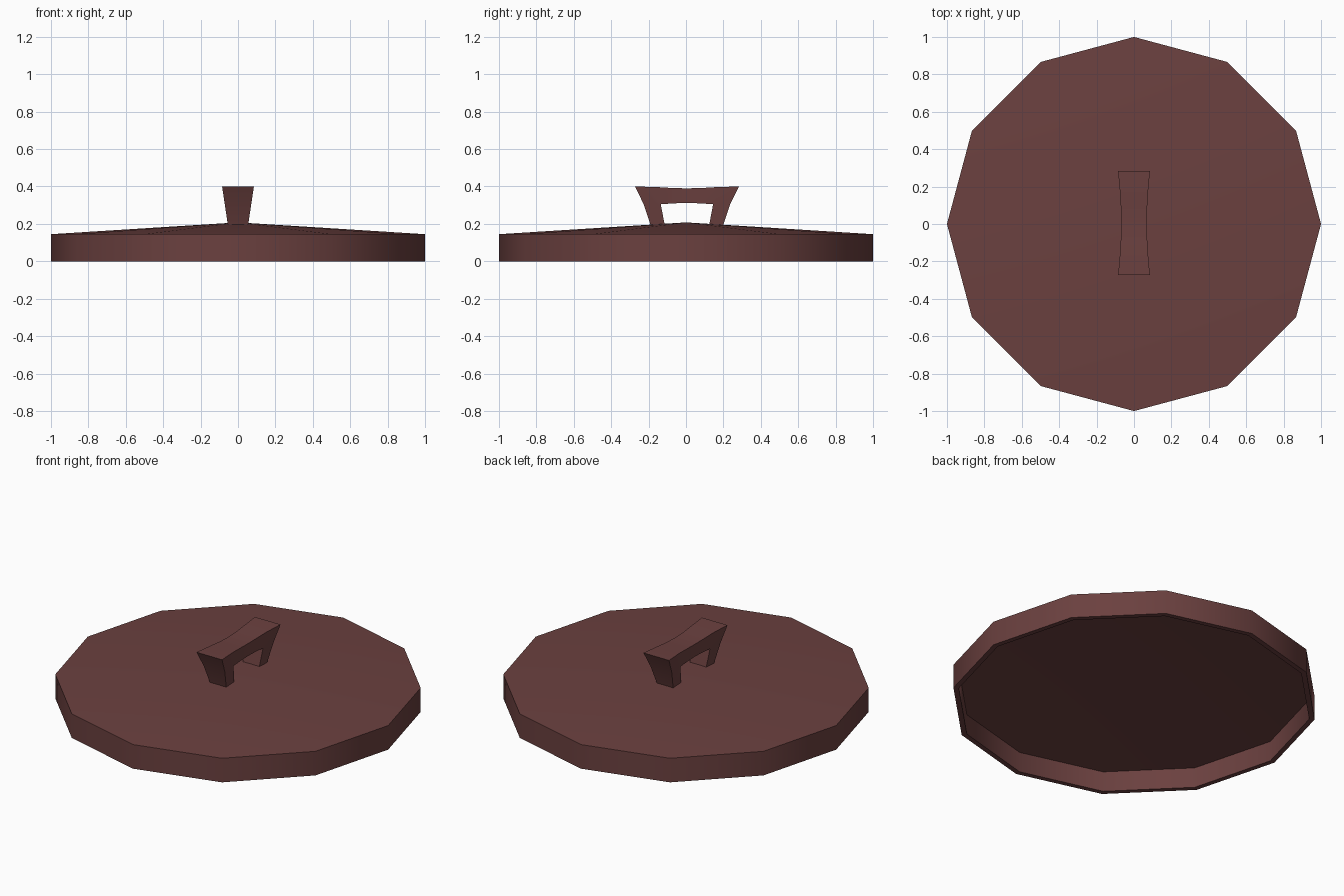
import bpy, bmesh, math

cube = bpy.data.objects.get("Cube")
if cube:
    bpy.data.objects.remove(cube, do_unlink=True)

brown = bpy.data.materials.new("dark_red_brown")
brown.use_nodes = True
colour = (0.147, 0.052, 0.050, 1)
brown.diffuse_color = colour
brown.node_tree.nodes["Principled BSDF"].inputs["Base Color"].default_value = colour


def finish(name, bm):
    bmesh.ops.recalc_face_normals(bm, faces=bm.faces)
    mesh = bpy.data.meshes.new(name)
    bm.to_mesh(mesh)
    bm.free()
    mesh.materials.append(brown)
    obj = bpy.data.objects.new(name, mesh)
    bpy.context.collection.objects.link(obj)
    bpy.ops.object.select_all(action="DESELECT")
    obj.select_set(True)
    bpy.context.view_layer.objects.active = obj
    bpy.ops.object.shade_smooth_by_angle(angle=math.radians(32))
    return obj


# Lid: a hollow twelve-sided cap, from the outer apex round to the inner apex
SIDES = 12
bm = bmesh.new()
apex = bm.verts.new((0, 0, 0.208))
rings = []
for r, z in [(1, 0.145), (1, 0), (0.97, 0), (0.97, 0.122)]:
    rings.append([bm.verts.new((r * math.cos(math.tau * i / SIDES),
                                r * math.sin(math.tau * i / SIDES), z))
                  for i in range(SIDES)])
inner_apex = bm.verts.new((0, 0, 0.18))
for i in range(SIDES):
    j = (i + 1) % SIDES
    bm.faces.new((apex, rings[0][i], rings[0][j]))
    for a, b in zip(rings, rings[1:]):
        bm.faces.new((a[i], b[i], b[j], a[j]))
    bm.faces.new((inner_apex, rings[-1][j], rings[-1][i]))
finish("lid", bm)

# Handle: half of the side profile as pairs of outer and inner points (y, z)
half = [((0.193, 0.19), (0.118, 0.19)),
        ((0.231, 0.305), (0.14, 0.305)),
        ((0.278, 0.4), (0.14, 0.305)),
        ((0.16, 0.397), (0.14, 0.305)),
        ((0.08, 0.392), (0.07, 0.31)),
        ((0, 0.39), (0, 0.312))]
pairs = half + [tuple((-y, z) for y, z in p) for p in reversed(half[:-1])]


def half_width(y, z):
    # Legs flare upwards and the grip narrows at its middle
    waist = 0.015 * (1 - (y / 0.278) ** 2) if abs(y) < 0.17 and z > 0.3 else 0
    if z < 0.35:
        waist *= 0.5
    return 0.055 + 0.15 * (z - 0.2) - waist


bm = bmesh.new()
verts = {}
for pair in pairs:
    for y, z in pair:
        if (y, z) not in verts:
            verts[y, z] = bm.verts.new((0, y, z))
for (o1, i1), (o2, i2) in zip(pairs, pairs[1:]):
    corners = list(dict.fromkeys((o1, o2, i2, i1)))
    bm.faces.new([verts[c] for c in corners])
near = list(bm.verts)
result = bmesh.ops.extrude_face_region(bm, geom=list(bm.faces), use_keep_orig=True)
far = [g for g in result["geom"] if isinstance(g, bmesh.types.BMVert)]
for group, side in ((near, -1), (far, 1)):
    for v in group:
        v.co.x = side * half_width(v.co.y, v.co.z)
handle = finish("handle", bm)
handle.location.y = 0.005
